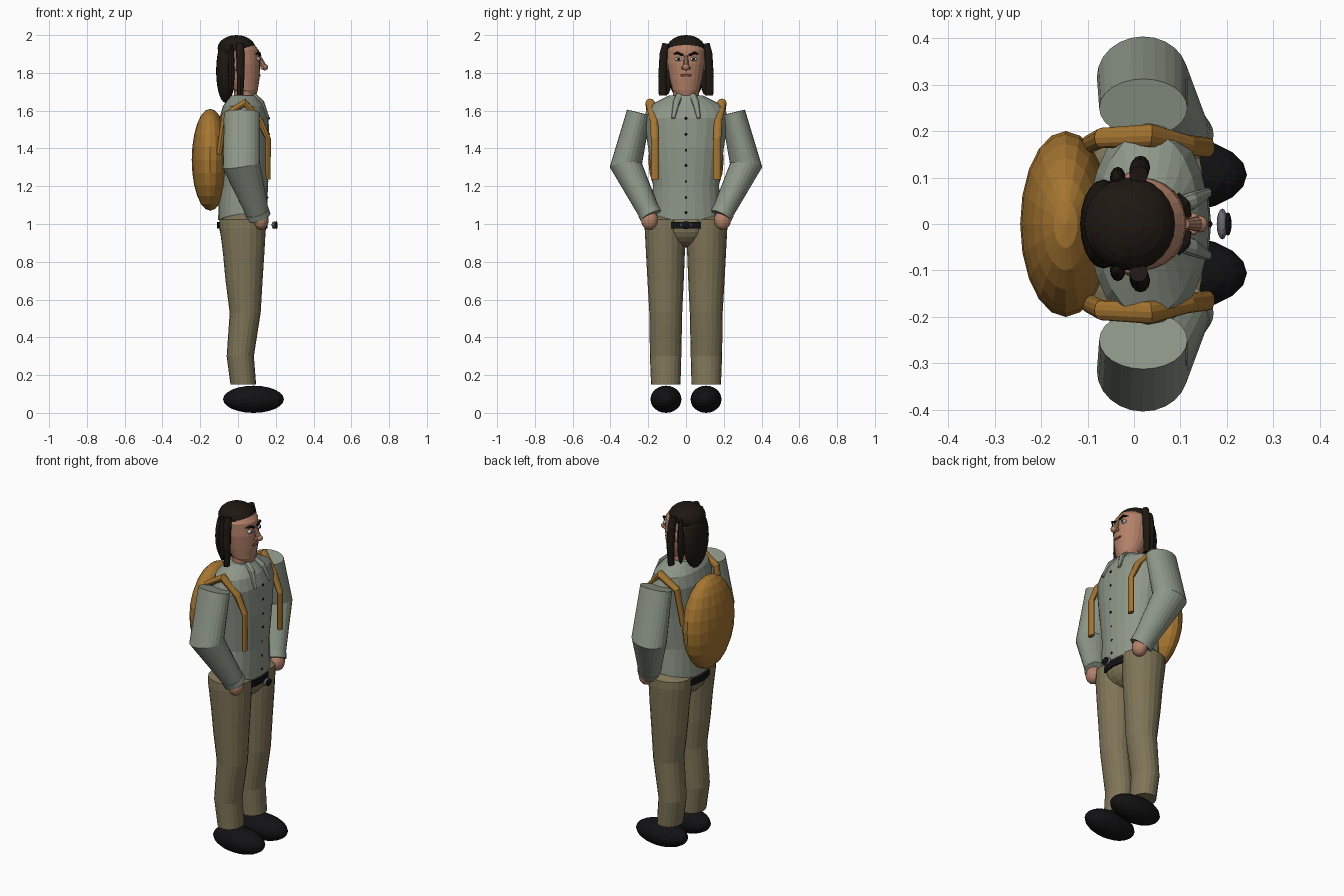
import bpy, bmesh, math
from mathutils import Vector


def mat(name, rgb):
    m = bpy.data.materials.new(name)
    m.diffuse_color = (*rgb, 1)
    return m


SHIRT = mat("shirt_cloth", (0.27, 0.31, 0.25))
PANTS = mat("trouser_cloth", (0.21, 0.175, 0.095))
SKIN = mat("skin", (0.45, 0.22, 0.14))
HAIR = mat("hair", (0.013, 0.009, 0.006))
PACK = mat("pack_canvas", (0.38, 0.18, 0.03))
BLACK = mat("black", (0.006, 0.006, 0.007))
METAL = mat("buckle_metal", (0.15, 0.15, 0.17))
WHITE = mat("eye_white", (0.8, 0.8, 0.8))
IRIS = mat("iris", (0.1, 0.22, 0.22))
LIP = mat("lip", (0.2, 0.06, 0.04))


def finish(bm, name, m):
    bmesh.ops.recalc_face_normals(bm, faces=bm.faces)
    me = bpy.data.meshes.new(name)
    bm.to_mesh(me)
    bm.free()
    me.materials.append(m)
    ob = bpy.data.objects.new(name, me)
    bpy.context.collection.objects.link(ob)
    return ob


def tube(name, m, path, radii, side=(1, 0, 0), flat=False, n=20):
    """Elliptical tube: radii are (along side, across) at each path point."""
    bm = bmesh.new()
    pts = [Vector(p) for p in path]
    rings = []
    for i, (p, (ru, rv)) in enumerate(zip(pts, radii)):
        t = Vector((0, 0, 0))
        if i > 0:
            t += (p - pts[i - 1]).normalized()
        if i < len(pts) - 1:
            t += (pts[i + 1] - p).normalized()
        t = Vector((0, 0, 1)) if flat else t.normalized()
        u = Vector(side)
        u = (u - t * u.dot(t)).normalized()
        v = t.cross(u)
        rings.append([bm.verts.new(p + u * ru * math.cos(a) + v * rv * math.sin(a))
                      for a in (2 * math.pi * k / n for k in range(n))])
    for a, b in zip(rings, rings[1:]):
        for k in range(n):
            j = (k + 1) % n
            bm.faces.new((a[k], a[j], b[j], b[k]))
    bm.faces.new(rings[0])
    bm.faces.new(rings[-1])
    return finish(bm, name, m)


def ball(name, m, c, r, seg=20, rings=12):
    bm = bmesh.new()
    bmesh.ops.create_uvsphere(bm, u_segments=seg, v_segments=rings, radius=1)
    for v in bm.verts:
        v.co = Vector([c[i] + v.co[i] * r[i] for i in range(3)])
    return finish(bm, name, m)


def stack(name, m, rows, n=24):
    """Horizontal ellipse sections: (z, centre x, radius x, radius y)."""
    return tube(name, m, [(r[1], 0, r[0]) for r in rows],
                [(r[2], r[3]) for r in rows], flat=True, n=n)


# Torso, pelvis, belt and buckle
stack("shirt", SHIRT, [(1.02, .025, .13, .19), (1.2, .028, .13, .175), (1.4, .034, .132, .20),
                       (1.56, .032, .13, .225), (1.625, .03, .11, .20), (1.68, .03, .07, .09)])
ball("pelvis", PANTS, (.025, 0, .985), (.125, .16, .11))
stack("belt", BLACK, [(.975, .023, .133, .185), (1.01, .023, .133, .185)])
ball("buckle_plate", METAL, (.19, 0, .994), (.012, .033, .02), 16, 8)
ball("buckle_front", BLACK, (.202, 0, .994), (.008, .025, .021), 16, 8)
for z in (1.56, 1.475, 1.39, 1.31, 1.225, 1.14, 1.06):
    ball("button", BLACK, (.163 - .008 * (z < 1.3), 0, z), (.006, .007, .007), 8, 6)

# Neck, head and hair
stack("neck", SKIN, [(1.62, .035, .055, .07), (1.73, .035, .055, .068)], 16)
stack("head", SKIN, [(1.675, .05, .045, .05), (1.71, .04, .065, .072), (1.77, .022, .092, .087),
                     (1.85, .015, .102, .1), (1.92, .01, .1, .1), (1.965, 0, .075, .075)])
ball("hair_cap", HAIR, (-.008, 0, 1.93), (.1, .1, .07), 24, 12)
ball("hair_back", HAIR, (-.065, 0, 1.81), (.051, .096, .17))

# Face centre
tube("nose_bridge", SKIN, [(.11, 0, 1.89), (.135, 0, 1.835)], [(.01, .01), (.016, .016)], n=10)
ball("nose_tip", SKIN, (.142, 0, 1.83), (.017, .018, .017), 12, 8)
ball("mouth", LIP, (.114, 0, 1.787), (.006, .032, .007), 12, 8)

# Backpack
ball("backpack", PACK, (-.147, 0, 1.34), (.098, .2, .27), 20, 12)

# Parts repeated on the left and right
for s in (-1, 1):
    ball("shoe", BLACK, (.082, s * .106, .072), (.161, .082, .072))
    tube("trouser_leg", PANTS,
         [(.028, s * .107, .15), (.012, s * .108, .3), (.038, s * .107, .53),
          (.032, s * .108, .7), (.03, s * .109, .85), (.025, s * .11, .98),
          (.025, s * .11, 1.025), (.03, s * .13, 1.052)],
         [(.068, .078), (.072, .083), (.082, .087), (.098, .096), (.11, .103),
          (.122, .109), (.122, .107), (.06, .06)], flat=True)
    # Bent arms with hands on hips
    tube("sleeve", SHIRT,
         [(.02, s * .25, 1.59), (.018, s * .318, 1.31), (.107, s * .187, 1.045)],
         [(.095, .064), (.099, .086), (.06, .056)], n=24)
    tube("cuff", SHIRT, [(.1, s * .198, 1.067), (.109, s * .184, 1.04)],
         [(.065, .06), (.065, .06)], n=24)
    ball("hand", SKIN, (.122, s * .193, 1.02), (.04, .045, .05), 16, 10)
    # Shoulder strap over the shoulder and down the chest
    tube("pack_strap", PACK,
         [(.16, s * .165, 1.235), (.16, s * .165, 1.45), (.115, s * .17, 1.55),
          (.035, s * .19, 1.64), (-.07, s * .185, 1.575), (-.1, s * .17, 1.37)],
         [(.021, .013), (.021, .014), (.022, .018), (.025, .024), (.022, .018), (.02, .015)],
         side=(0, 1, 0), n=12)
    tube("collar_point", SHIRT,
         [(.085, s * .035, 1.68), (.125, s * .05, 1.645), (.16, s * .068, 1.56)],
         [(.02, .014), (.019, .014), (.01, .008)], side=(0, 1, 0), n=10)
    # Hanging lock of hair at each temple
    tube("side_lock", HAIR,
         [(.01, s * .105, 1.955), (.012, s * .118, 1.9), (.014, s * .125, 1.78),
          (.012, s * .122, 1.68)],
         [(.02, .02), (.022, .022), (.02, .022), (.016, .022)], n=12)
    ball("hair_behind_ear", HAIR, (-.035, s * .098, 1.82), (.017, .025, .135), 12, 10)
    ball("ear", SKIN, (-.005, s * .1, 1.84), (.018, .012, .032), 12, 8)
    # Eyes, brows and nostrils
    ball("eye", WHITE, (.106, s * .04, 1.873), (.011, .02, .011), 12, 8)
    ball("iris", IRIS, (.115, s * .04, 1.873), (.005, .009, .009), 10, 8)
    ball("pupil", BLACK, (.119, s * .04, 1.873), (.003, .005, .005), 8, 6)
    tube("eyebrow", HAIR, [(.117, s * .016, 1.893), (.112, s * .045, 1.906),
                           (.095, s * .066, 1.9)],
         [(.007, .006), (.008, .007), (.003, .003)], n=8)
    ball("nostril", SKIN, (.128, s * .015, 1.826), (.01, .009, .009), 10, 6)
